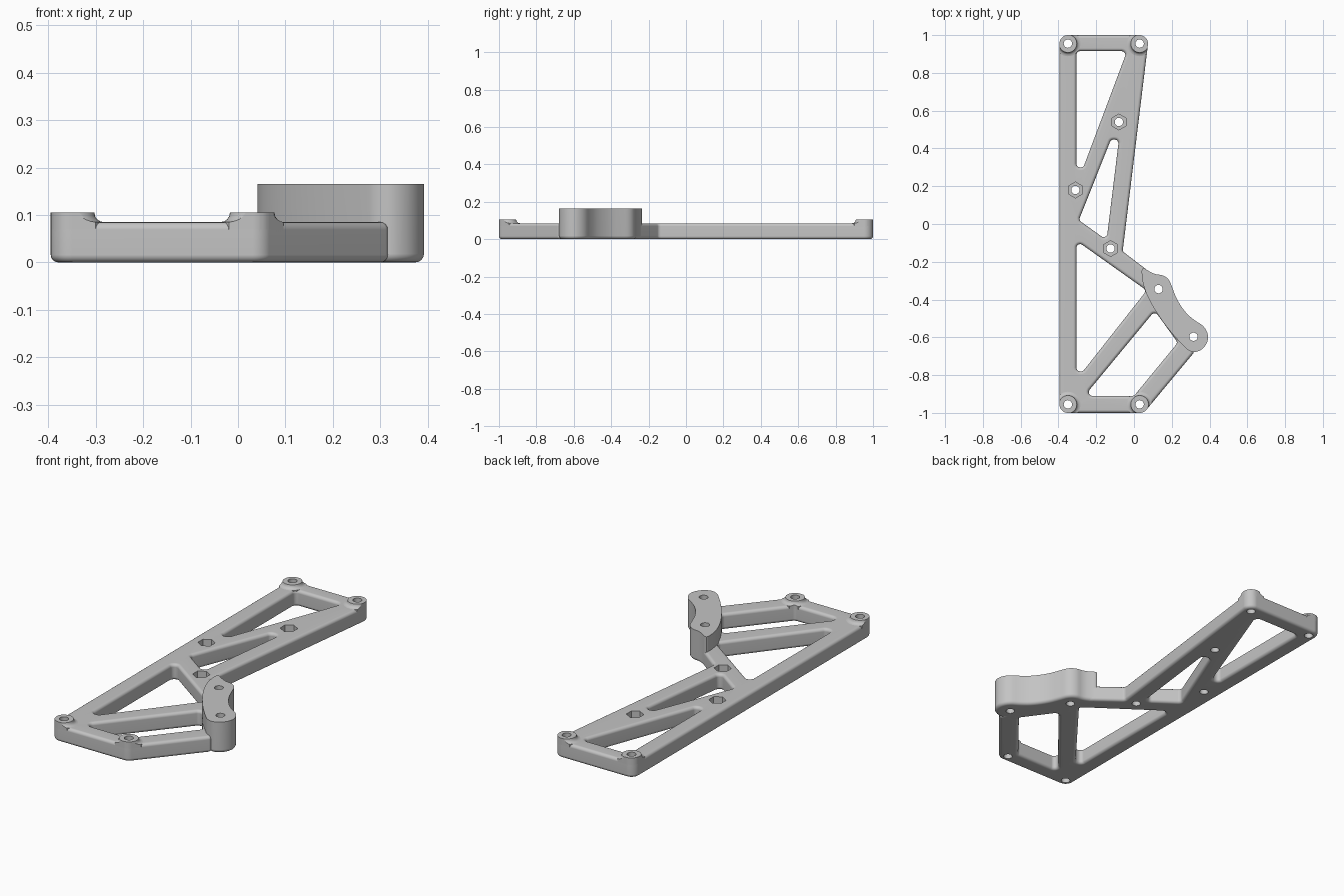
import bpy, bmesh, math
from mathutils import Vector

if "Cube" in bpy.data.objects:
    bpy.data.objects.remove(bpy.data.objects["Cube"])

grey = bpy.data.materials.new("light_grey")
grey.use_nodes = True
GREY = (0.55, 0.55, 0.55, 1)
grey.diffuse_color = GREY
grey.node_tree.nodes["Principled BSDF"].inputs["Base Color"].default_value = GREY


def finish(bm, name):
    bmesh.ops.recalc_face_normals(bm, faces=bm.faces[:])
    mesh = bpy.data.meshes.new(name)
    bm.to_mesh(mesh)
    bm.free()
    mesh.materials.append(grey)
    ob = bpy.data.objects.new(name, mesh)
    bpy.context.collection.objects.link(ob)
    return ob


def ccw(pts):
    area = sum(a.cross(b) for a, b in zip(pts, pts[1:] + pts[:1]))
    return pts if area > 0 else pts[::-1]


def rounded(corners, default=0.02, steps=8):
    """Polygon with every corner replaced by an arc; a third value sets its radius."""
    out, n = [], len(corners)
    for i, c in enumerate(corners):
        r = c[2] if len(c) > 2 else default
        p = Vector(c[:2])
        d1 = (Vector(corners[i - 1][:2]) - p).normalized()
        d2 = (Vector(corners[(i + 1) % n][:2]) - p).normalized()
        half = d1.angle(d2) / 2
        centre = p + (d1 + d2).normalized() * (r / math.sin(half))
        a = p + d1 * (r / math.tan(half)) - centre
        b = p + d2 * (r / math.tan(half)) - centre
        total = math.copysign(a.angle(b), a.cross(b))
        start = math.atan2(a.y, a.x)
        for k in range(steps + 1):
            t = start + total * k / steps
            out.append(centre + Vector((math.cos(t), math.sin(t))) * r)
    return ccw(out)


def chaikin(pts, times=2):
    pts = [Vector(p) for p in pts]
    for _ in range(times):
        pts = [q for a, b in zip(pts, pts[1:] + pts[:1])
               for q in (a.lerp(b, 0.25), a.lerp(b, 0.75))]
    return ccw(pts)


def inset(pts, d):
    """Move a counter-clockwise loop inwards by d."""
    out, n = [], len(pts)
    for i, p in enumerate(pts):
        e1 = (p - pts[i - 1]).normalized()
        e2 = (pts[(i + 1) % n] - p).normalized()
        n1, n2 = Vector((-e1.y, e1.x)), Vector((-e2.y, e2.x))
        out.append(p + (n1 + n2) * (d / (1 + n1.dot(n2))))
    return out


def ring_points(x, y, radius, z, hexagon=False, steps=36):
    """Loop of points around a centre, round or hexagonal with a corner towards +y."""
    pts = []
    for k in range(steps):
        t = 2 * math.pi * k / steps
        r = radius
        if hexagon:
            r *= math.cos(math.pi / 6) / math.cos((t + math.pi / 6) % (math.pi / 3) - math.pi / 6)
        pts.append((x + r * math.cos(t), y + r * math.sin(t), z))
    return pts


def skin(bm, loops, closed=False):
    """Bridge stacked loops with quads and return them as vertex rings."""
    rings = [[bm.verts.new(p) for p in loop] for loop in loops]
    n = len(rings[0])
    for lo, hi in zip(rings, rings[1:] + rings[:1] if closed else rings[1:]):
        for i in range(n):
            j = (i + 1) % n
            bm.faces.new((lo[i], lo[j], hi[j], hi[i]))
    return rings


def slab(name, outline, pockets, bores, levels):
    """Plate with pockets and bores; levels are (height, edge inset) pairs going up."""
    bm = bmesh.new()
    walls = [[[(*q, z) for q in inset(pts, d * sign)] for z, d in levels]
             for pts, sign in [(outline, 1)] + [(p, -1) for p in pockets]]
    caps = [[], []]
    for wall in walls + bores:
        rings = skin(bm, wall)
        for cap, ring in zip(caps, (rings[0], rings[-1])):
            cap += [bm.edges.get((a, b)) for a, b in zip(ring, ring[1:] + ring[:1])]
    for cap in caps:
        bmesh.ops.triangle_fill(bm, edges=cap, use_beauty=True, normal=(0, 0, 1))
    return finish(bm, name)


def quarter(r, steps=4):
    """(height, inset) pairs of a rounded lower edge."""
    return [(r * (1 - math.cos(a)), r * (1 - math.sin(a)))
            for a in (math.pi / 2 * k / steps for k in range(steps + 1))]


TOP, BLOCK_TOP, HOLE, NUT, NUT_FLOOR = 0.085, 0.165, 0.022, 0.042, 0.045
corners = {"front_right": (-0.35, -0.955), "front_left": (0.03, -0.955),
           "back_right": (-0.35, 0.955), "back_left": (0.03, 0.955)}
nuts = [(-0.08, 0.54), (-0.31, 0.18), (-0.124, -0.13)]
block_holes = [(0.13, -0.345), (0.315, -0.597)]


def bore(x, y, top):
    return [ring_points(x, y, HOLE, z) for z in (0, top)]


def nut_bore(x, y):
    return [ring_points(x, y, HOLE, 0), ring_points(x, y, HOLE, NUT_FLOOR),
            ring_points(x, y, NUT, NUT_FLOOR, True), ring_points(x, y, NUT, TOP, True)]


# Truss frame: outer outline, four pockets, screw holes and nut recesses
outline = rounded([(-0.395, -1, .045), (0.052, -1, .045), (0.32, -0.678), (0.283, -0.61),
                   (0.165, -0.317, .025), (-0.06, -0.145), (0.08, 1, .045),
                   (-0.395, 1, .045)])
pockets = [rounded(p) for p in (
    [(-0.305, 0.915), (-0.037, 0.915), (-0.268, 0.30), (-0.305, 0.30)],
    [(-0.122, 0.447), (-0.08, 0.447), (-0.145, -0.085), (-0.292, 0.02)],
    [(-0.305, -0.088), (0.067, -0.352), (-0.27, -0.78), (-0.305, -0.78)],
    [(-0.262, -0.91), (0.0, -0.91), (0.232, -0.628), (0.11, -0.46)])]
edge = quarter(0.016)
frame = slab("truss_frame", outline, pockets,
             [bore(*c, TOP) for c in list(corners.values()) + block_holes[:1]]
             + [nut_bore(*c) for c in nuts],
             edge + [(TOP - z, d) for z, d in reversed(edge)])

# Raised curved mounting block
block_outline = inset(chaikin([
    (0.046, -0.232), (0.044, -0.26), (0.051, -0.32), (0.083, -0.40), (0.137, -0.49),
    (0.202, -0.575), (0.269, -0.648), (0.292, -0.668), (0.328, -0.677), (0.371, -0.652),
    (0.394, -0.60), (0.371, -0.545), (0.32, -0.515), (0.274, -0.477), (0.227, -0.41),
    (0.202, -0.347), (0.184, -0.297), (0.152, -0.274), (0.114, -0.271), (0.08, -0.256)]),
    -0.004)
block = slab("mounting_block", block_outline, [],
             [bore(*c, BLOCK_TOP) for c in block_holes],
             quarter(0.018) + [(BLOCK_TOP, 0)])

# Corner bosses with a flared foot, trimmed to the frame's footprint
footprint = slab("footprint", outline, pockets, [], [(-0.1, 0), (0.3, 0)])
footprint.hide_render = True
profile = ([(HOLE, 0.065), (0.067, 0.065)]
           + [(0.047 + d, TOP + z) for z, d in quarter(0.02)] + [(HOLE, 0.105)])
parts = [frame, block]
for side, (x, y) in corners.items():
    bm = bmesh.new()
    skin(bm, [ring_points(x, y, r, z) for r, z in profile], closed=True)
    boss = finish(bm, side + "_boss")
    mod = boss.modifiers.new("trim", 'BOOLEAN')
    mod.operation, mod.object, mod.solver = 'INTERSECT', footprint, 'EXACT'
    bpy.context.view_layer.objects.active = boss
    bpy.ops.object.modifier_apply(modifier=mod.name)
    parts.append(boss)
bpy.data.objects.remove(footprint)

# Smooth rounded edges while keeping flats flat
for ob in parts:
    bpy.ops.object.select_all(action='DESELECT')
    ob.select_set(True)
    bpy.context.view_layer.objects.active = ob
    bpy.ops.object.shade_smooth_by_angle(angle=math.radians(35))
    ob.modifiers.new("flat_faces", 'WEIGHTED_NORMAL').keep_sharp = True
